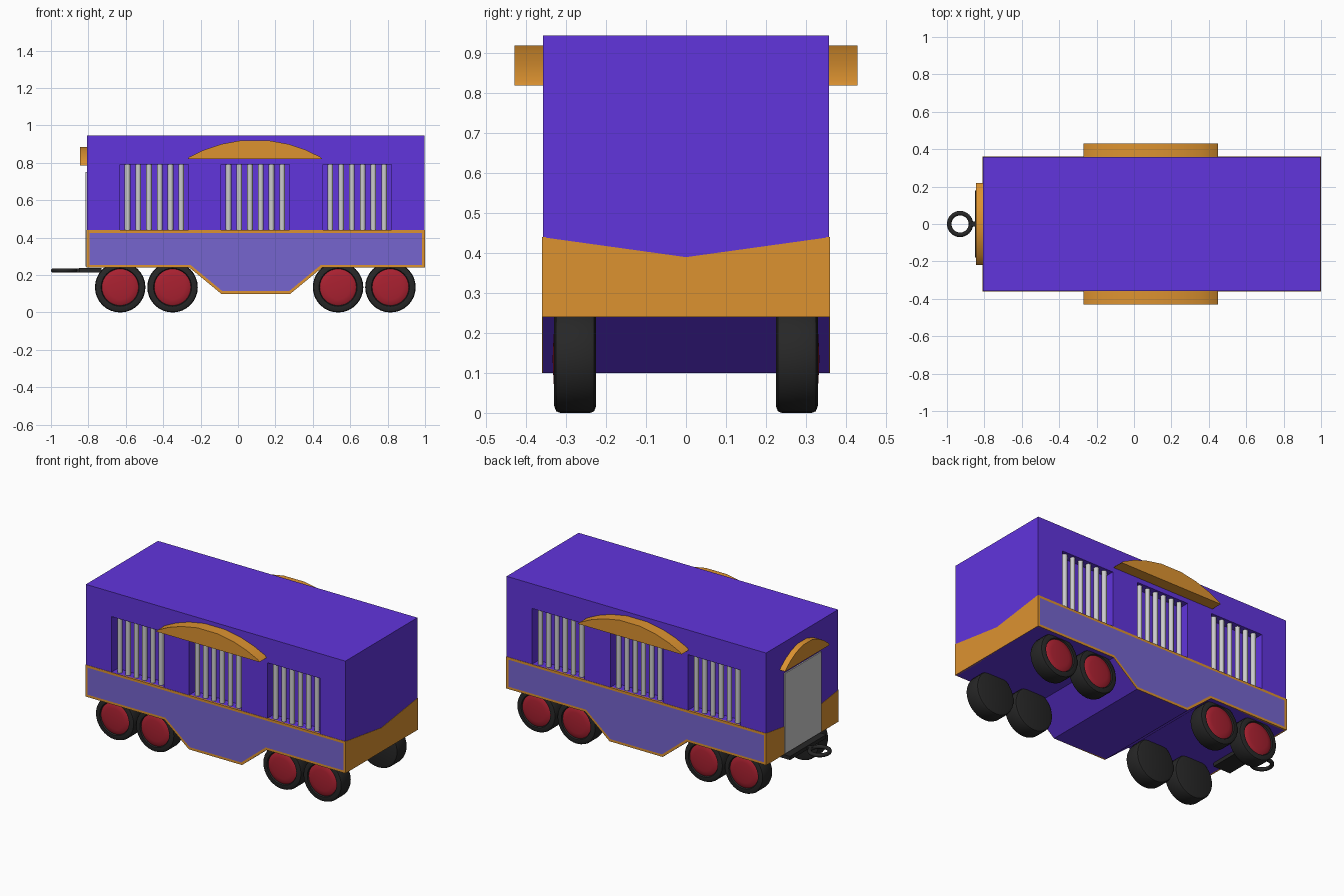
import bpy, bmesh, math
from mathutils import Vector, Matrix

if "Cube" in bpy.data.objects:
    bpy.data.objects.remove(bpy.data.objects["Cube"])


def material(name, rgb):
    m = bpy.data.materials.new(name)
    m.diffuse_color = (*rgb, 1)
    m.use_nodes = True
    m.node_tree.nodes["Principled BSDF"].inputs["Base Color"].default_value = m.diffuse_color
    return m


PURPLE = material("purple", (0.12, 0.035, 0.72))
LILAC = material("lilac", (0.18, 0.13, 0.62))
ORANGE = material("orange", (0.72, 0.29, 0.03))
BLACK = material("black", (0.02, 0.02, 0.02))
RED = material("red", (0.4, 0.015, 0.03))


def finish(name, bm, *mats, smooth=None):
    bmesh.ops.recalc_face_normals(bm, faces=bm.faces[:])
    mesh = bpy.data.meshes.new(name)
    bm.to_mesh(mesh)
    bm.free()
    for m in mats:
        mesh.materials.append(m)
    ob = bpy.data.objects.new(name, mesh)
    bpy.context.collection.objects.link(ob)
    if smooth:
        bpy.ops.object.select_all(action='DESELECT')
        ob.select_set(True)
        bpy.context.view_layer.objects.active = ob
        bpy.ops.object.shade_smooth_by_angle(angle=math.radians(smooth))
    return ob


def prism_mesh(pts, axis, a, b):
    """Extrude a 2D outline along an axis from a to b; returns mesh and end face."""
    place = {'x': lambda u, v, t: (t, u, v),
             'y': lambda u, v, t: (u, t, v),
             'z': lambda u, v, t: (u, v, t)}[axis]
    bm = bmesh.new()
    lo = [bm.verts.new(place(u, v, a)) for u, v in pts]
    hi = [bm.verts.new(place(u, v, b)) for u, v in pts]
    n = len(pts)
    bm.faces.new(lo[::-1])
    end = bm.faces.new(hi)
    for i in range(n):
        j = (i + 1) % n
        bm.faces.new((lo[i], lo[j], hi[j], hi[i]))
    return bm, end


def prism(name, pts, axis, a, b, *mats, smooth=None):
    return finish(name, prism_mesh(pts, axis, a, b)[0], *mats, smooth=smooth)


def box(name, x, y, z, *mats):
    return prism(name, [(x[0], z[0]), (x[1], z[0]), (x[1], z[1]), (x[0], z[1])],
                 'y', y[0], y[1], *mats)


def lathe(name, profile, cx, cz, side, mat):
    """Spin (radius, y) points around a wheel axle."""
    bm = bmesh.new()
    vs = [bm.verts.new((cx + r, side * y, cz)) for r, y in profile]
    es = [bm.edges.new(p) for p in zip(vs, vs[1:])]
    bmesh.ops.spin(bm, geom=vs + es, cent=(cx, 0, cz), axis=(0, 1, 0),
                   angle=math.tau, steps=32)
    bmesh.ops.remove_doubles(bm, verts=bm.verts[:], dist=1e-4)
    return finish(name, bm, mat, smooth=40)


X0, X1, W = -0.81, 1.0, 0.36
BELLY = [(X0, 0.24), (-0.26, 0.24), (-0.09, 0.10), (0.28, 0.10), (0.45, 0.24), (X1, 0.24)]
WINDOWS = [-0.63, -0.09, 0.455]
WIN_W, WIN_Z = 0.365, (0.44, 0.79)
SKIN = 0.002

# Wagon body with dropped belly
e = SKIN
body_pts = [(max(X0 + e, min(X1 - e, x)), z) for x, z in BELLY] + [(X1 - e, 0.945), (X0 + e, 0.945)]
body = prism("wagon_body", body_pts, 'y', -W + e, W - e, PURPLE)

# Barred windows: recesses cut into both long sides
for s in (-1, 1):
    for i, x in enumerate(WINDOWS):
        ys = sorted((s * 0.295, s * 0.45))
        cutter = box("window_cutter", (x, x + WIN_W), ys, WIN_Z, PURPLE)
        mod = body.modifiers.new("window", 'BOOLEAN')
        mod.operation, mod.solver, mod.object = 'DIFFERENCE', 'EXACT', cutter
        bpy.context.view_layer.objects.active = body
        bpy.ops.object.modifier_apply(modifier=mod.name)
        bpy.data.objects.remove(cutter)
        bm = bmesh.new()
        for k in range(6):
            at = Vector((x + 0.039 + k * 0.0575, s * 0.33, sum(WIN_Z) / 2))
            bmesh.ops.create_cone(bm, segments=12, radius1=0.015, radius2=0.015, cap_ends=True,
                                  depth=WIN_Z[1] - WIN_Z[0], matrix=Matrix.Translation(at))
        finish(f"window_bars_{i}", bm, smooth=40)

# Side skirts: orange frame around a lilac panel
for s in (-1, 1):
    bm, face = prism_mesh(BELLY + [(X1, 0.44), (X0, 0.44)], 'y', s * (W - 0.01), s * W)
    bmesh.ops.recalc_face_normals(bm, faces=bm.faces[:])
    bmesh.ops.inset_individual(bm, faces=[face], thickness=0.015, use_even_offset=True)
    face.material_index = 1
    finish("side_skirt", bm, ORANGE, LILAC)

# End bands with a notched top edge
notch = [(-W, 0.24), (W, 0.24), (W, 0.44), (0, 0.39), (-W, 0.44)]
prism("right_end_band", notch, 'x', X1 - 0.01, X1, ORANGE)
prism("left_end_band", notch, 'x', X0, X0 + 0.01, ORANGE)

# Arched crests over the sides and the door
def arch(centre, half, z):
    outline = [(-1, 0), (-0.97, 0.012), (-0.75, 0.05), (-0.5, 0.08), (-0.2, 0.1)]
    outline += [(-u, v) for u, v in outline[::-1]]
    return [(centre + u * half, z + v) for u, v in outline]


for s in (-1, 1):
    prism("side_crest", arch(0.09, 0.36, 0.82), 'y', s * 0.35, s * 0.43, ORANGE, smooth=25)
prism("door_crest", arch(0, 0.22, 0.785), 'x', -0.845, -0.80, ORANGE, smooth=25)

# End door
box("end_door", (-0.816, -0.80), (-0.18, 0.18), (0.245, 0.75))

# Wheels
TYRE = [(0, 0.225), (0.118, 0.225), (0.131, 0.230), (0.135, 0.24), (0.135, 0.315),
        (0.131, 0.325), (0.118, 0.33), (0.102, 0.33), (0.098, 0.322), (0, 0.322)]
HUB = [(0.099, 0.321), (0.09, 0.327), (0.065, 0.331), (0.03, 0.333), (0, 0.334)]
for s in (-1, 1):
    for x in (-0.63, -0.35, 0.535, 0.815):
        lathe("wheel_tyre", TYRE, x, 0.135, s, BLACK)
        lathe("wheel_hub", HUB, x, 0.135, s, RED)

# Hitch plate, shank and ring
box("hitch_plate", (-0.85, -0.73), (-0.18, 0.18), (0.215, 0.238), BLACK)
box("hitch_shank", (-0.88, -0.84), (-0.013, 0.013), (0.215, 0.235), BLACK)
bpy.ops.mesh.primitive_torus_add(location=(-0.93, 0, 0.225), major_radius=0.058, minor_radius=0.012,
                                 major_segments=32, minor_segments=10)
ring = bpy.context.object
ring.name = "hitch_ring"
ring.data.materials.append(BLACK)
bpy.ops.object.shade_smooth()
